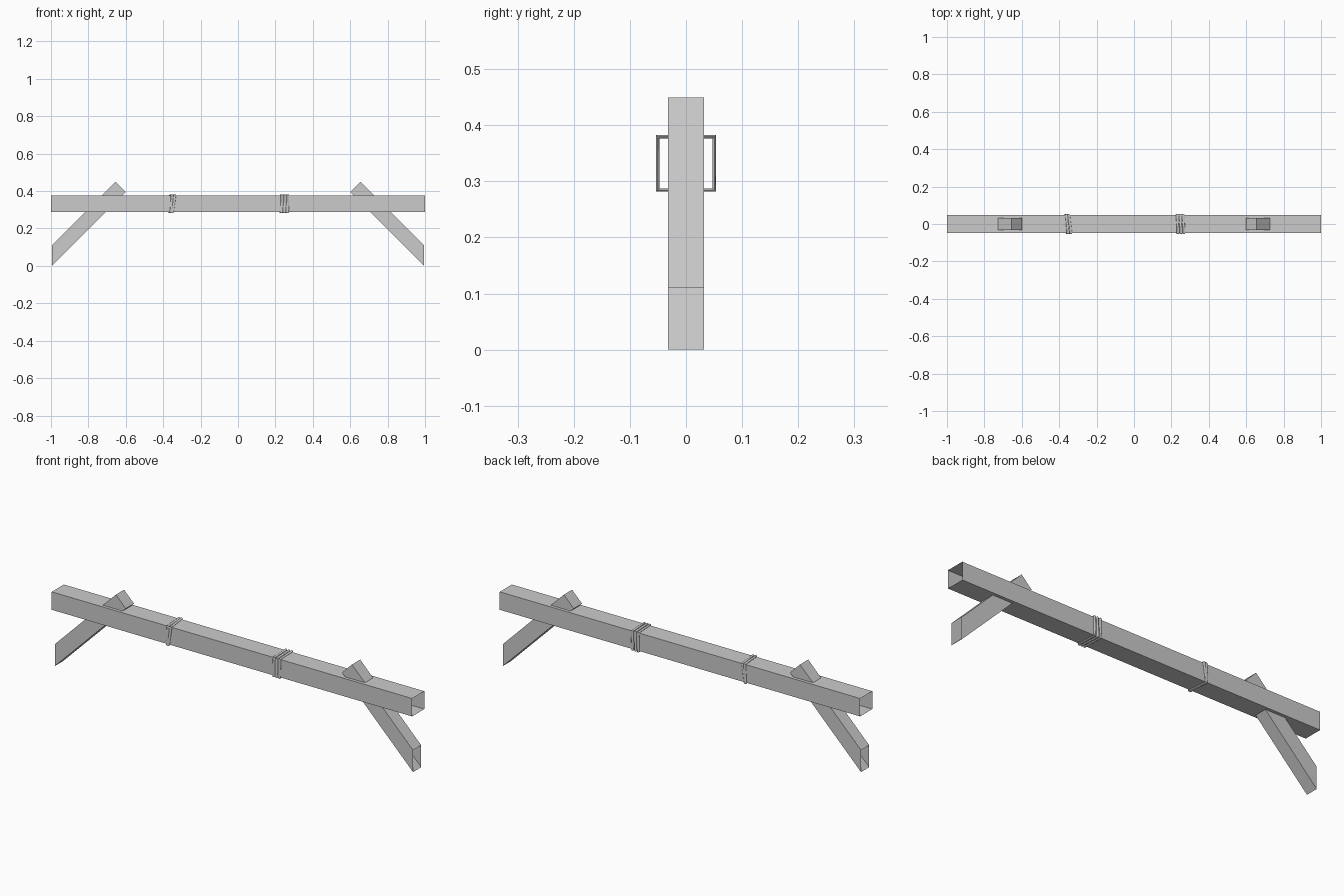
import bpy
import bmesh
import math
from mathutils import Vector

cube = bpy.data.objects.get("Cube")
if cube:
    bpy.data.objects.remove(cube, do_unlink=True)

grey = bpy.data.materials.new("plain_grey")
grey.use_nodes = True
grey.diffuse_color = (0.6, 0.6, 0.6, 1)
grey.node_tree.nodes["Principled BSDF"].inputs["Base Color"].default_value = (0.6, 0.6, 0.6, 1)

BEAM_Y, BEAM_Z, BEAM_MID = 0.048, 0.045, 0.332


def finish(name, bm):
    bmesh.ops.recalc_face_normals(bm, faces=bm.faces)
    mesh = bpy.data.meshes.new(name)
    bm.to_mesh(mesh)
    bm.free()
    mesh.materials.append(grey)
    obj = bpy.data.objects.new(name, mesh)
    bpy.context.collection.objects.link(obj)
    return obj


def loft(bm, loops, closed=False):
    """Skin a row of equal point loops."""
    rings = [[bm.verts.new(p) for p in loop] for loop in loops]
    n = len(rings[0])
    pairs = list(zip(rings, rings[1:]))
    if closed:
        pairs.append((rings[-1], rings[0]))
    for a, b in pairs:
        for i in range(n):
            j = (i + 1) % n
            bm.faces.new((a[i], a[j], b[j], b[i]))
    return rings


# Hollow beam, open at both ends
corners = [(-1, -1), (1, -1), (1, 1), (-1, 1)]
bm = bmesh.new()
loft(bm, [[Vector((x, sy * BEAM_Y, BEAM_MID + sz * BEAM_Z)) for sy, sz in corners]
          for x in (-1, 1)])
finish("beam", bm)


# Sloping braces: capped square at the top, open upright cut at the foot
def brace(name, side):
    half = 0.0325
    foot = [(0.994, 0.0), (0.994, 0.11)]
    head = [(0.6, 0.394), (0.655, 0.449)]
    bm = bmesh.new()
    loops = []
    for low, high in (foot, head):
        loops.append([Vector((side * p[0], y, p[1]))
                      for p, y in ((low, -half), (low, half), (high, half), (high, -half))])
    rings = loft(bm, loops)
    bm.faces.new(rings[1])
    finish(name, bm)


brace("left_brace", 1)
brace("right_brace", -1)


# Wire turns around the beam, mitred at its corners and slightly slanted
def wire_turn(name, x, slant_y, slant_z, sides=12):
    wide, thick = 0.0065, 0.003
    bm = bmesh.new()
    loops = []
    for sy, sz in corners:
        loop = []
        for i in range(sides):
            a = math.tau * i / sides
            out = thick * (1 + math.sin(a)) - 0.0005
            loop.append(Vector((x + wide * math.cos(a) - sy * slant_y + sz * slant_z,
                                sy * (BEAM_Y + out),
                                BEAM_MID + sz * (BEAM_Z + out))))
        loops.append(loop)
    loft(bm, loops, closed=True)
    obj = finish(name, bm)
    bpy.ops.object.select_all(action="DESELECT")
    obj.select_set(True)
    bpy.context.view_layer.objects.active = obj
    bpy.ops.object.shade_smooth_by_angle(angle=math.radians(40))


for i in range(3):
    wire_turn(f"left_wire_turn_{i + 1}", 0.232 + 0.016 * i, 0.002, 0.001)
wire_turn("right_wire_turn_1", -0.359, 0.004, 0.002)
wire_turn("right_wire_turn_2", -0.35, 0.006, 0.007)
